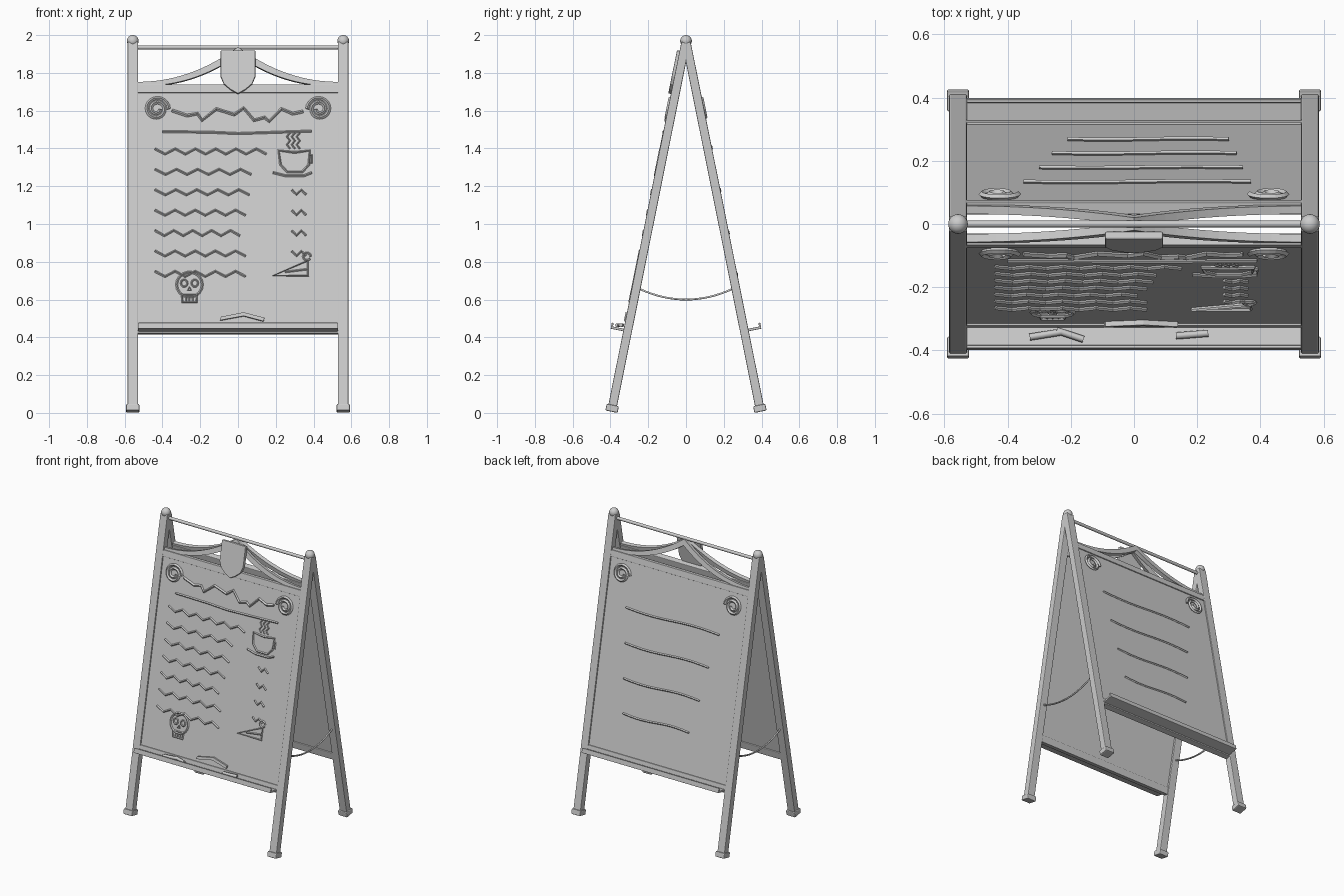
import bpy, bmesh, math
from mathutils import Matrix, Vector

if "Cube" in bpy.data.objects:
    bpy.data.objects.remove(bpy.data.objects["Cube"])

APEX, SLOPE = 1.97, 0.201
A = math.atan(SLOPE)
C = math.cos(A)
mat = bpy.data.materials.new("plain grey")
mat.diffuse_color = (0.6, 0.6, 0.6, 1)
mat.use_nodes = True
mat.node_tree.nodes["Principled BSDF"].inputs["Base Color"].default_value = mat.diffuse_color

# Leaning frames: local x across, local -y outward, local z up the board
FRONT = Matrix.Translation((0, 0, APEX)) @ Matrix.Rotation(-A, 4, 'X')
BACK = Matrix.Rotation(math.pi, 4, 'Z') @ FRONT
WORLD = Matrix.Identity(4)


def up(z):
    """Local height on a leaning frame for a world height."""
    return (z - APEX) / C


def finish(name, bm, frame, bevel=0.0, smooth=False):
    me = bpy.data.meshes.new(name)
    bmesh.ops.recalc_face_normals(bm, faces=bm.faces)
    for f in bm.faces:
        f.smooth = smooth
    bm.to_mesh(me)
    bm.free()
    me.materials.append(mat)
    ob = bpy.data.objects.new(name, me)
    ob.matrix_world = frame
    bpy.context.collection.objects.link(ob)
    if bevel:
        m = ob.modifiers.new("bevel", 'BEVEL')
        m.width, m.segments = bevel, 2
    return ob


def box(name, frame, x0, x1, y0, y1, z0, z1, bevel=0.0):
    bm = bmesh.new()
    bmesh.ops.create_cube(bm, size=1)
    for v in bm.verts:
        v.co = ((x0 + x1) / 2 + v.co.x * (x1 - x0),
                (y0 + y1) / 2 + v.co.y * (y1 - y0),
                (z0 + z1) / 2 + v.co.z * (z1 - z0))
    return finish(name, bm, frame, bevel)


def plate(name, frame, outline, y0, y1, bevel=0.0):
    """Flat outline in x and local z, thickened along local y."""
    bm = bmesh.new()
    face = bm.faces.new([bm.verts.new((x, y0, z)) for x, z in outline])
    ext = bmesh.ops.extrude_face_region(bm, geom=[face])
    moved = [g for g in ext['geom'] if isinstance(g, bmesh.types.BMVert)]
    bmesh.ops.translate(bm, verts=moved, vec=(0, y1 - y0, 0))
    return finish(name, bm, frame, bevel)


def tube(name, frame, pts, r, closed=False, res=0):
    cu = bpy.data.curves.new(name, 'CURVE')
    cu.dimensions = '3D'
    cu.bevel_depth, cu.bevel_resolution, cu.use_fill_caps = r, res, True
    sp = cu.splines.new('POLY')
    sp.points.add(len(pts) - 1)
    for p, co in zip(sp.points, pts):
        p.co = (*co, 1)
    sp.use_cyclic_u = closed
    sp.use_smooth = res > 0
    cu.materials.append(mat)
    ob = bpy.data.objects.new(name, cu)
    ob.matrix_world = frame
    bpy.context.collection.objects.link(ob)
    bpy.ops.object.select_all(action='DESELECT')
    ob.select_set(True)
    bpy.context.view_layer.objects.active = ob
    bpy.ops.object.convert(target='MESH')
    return ob


def stroke(name, frame, pts, r=0.0065, closed=False):
    return tube(name, frame, [(x, -0.02, up(z)) for x, z in pts], r, closed)


def zigzag(x0, x1, z, amp, n):
    return [(x0 + (x1 - x0) * i / n, z + amp * (-1) ** i) for i in range(n + 1)]


def ring(cx, cz, rx, rz, n=14):
    return [(cx + rx * math.cos(t * math.tau / n), cz + rz * math.sin(t * math.tau / n))
            for t in range(n)]


# Both leaning boards
for side, F in (("front", FRONT), ("back", BACK)):
    for s, lr in ((-1, "left"), (1, "right")):
        x = s * 0.557
        box(f"{side}_leg_{lr}", F, x - .028, x + .028, -.023, .023, up(.03), up(1.96), .005)
        box(f"{side}_foot_{lr}", F, x - .035, x + .035, -.033, .033,
            up(.024) - .018, up(.024) + .018, .006)
        # Scroll ornament in the upper corner
        turn = [(s * (-.0 + .43) - s * (.064 - .046 * i / 40) * math.cos(i * .31), -.022,
                 up(1.605) + (.064 - .046 * i / 40) * math.sin(i * .31)) for i in range(41)]
        tube(f"{side}_scroll_{lr}", F, turn, .0095)
        # Curved crest half
        n = 16
        top, low = [], []
        for i in range(n + 1):
            t = i / n
            px = s * .535 * (1 - t)
            top.append((px, up(1.75 + .185 * t ** 2.1)))
            low.append((px, up(1.728 + .165 * t ** 2.3)))
        plate(f"{side}_crest_{lr}", F, top + low[::-1], -.013, .013)
    box(f"{side}_panel", F, -.535, .535, -.014, .01, up(.43), up(1.72))
    box(f"{side}_top_rail", F, -.535, .535, -.021, .018, up(1.692), up(1.735), .004)
    box(f"{side}_bottom_rail", F, -.535, .535, -.021, .018, up(.418), up(.468), .004)
    # Chalk tray with a raised lip
    box(f"{side}_tray", F, -.53, .53, -.09, -.015, up(.428), up(.441), .003)
    box(f"{side}_tray_lip", F, -.53, .53, -.091, -.081, up(.428), up(.46), .003)

# Top rod, ball caps and side cords
tube("top_rod", WORLD, [(-.54, 0, 1.935), (.54, 0, 1.935)], .011, res=3)
for s, lr in ((-1, "left"), (1, "right")):
    bm = bmesh.new()
    bmesh.ops.create_uvsphere(bm, u_segments=20, v_segments=12, radius=.031)
    finish(f"ball_cap_{lr}", bm, Matrix.Translation((s * .557, 0, 1.969)), smooth=True)
    cord = [(s * .557, .245 * k / 8, .6 + .056 * (k / 8) ** 2) for k in range(-8, 9)]
    tube(f"cord_{lr}", WORLD, cord, .0055, res=1)

# Shield on the crest
shield = [(-.092, 1.912), (.092, 1.912), (.092, 1.775), (.075, 1.735), (.04, 1.705), (0, 1.683),
          (-.04, 1.705), (-.075, 1.735), (-.092, 1.775)]
plate("shield", FRONT, [(x, up(z)) for x, z in shield], -.037, -.012, .005)

# Chalk title and rows
title = [(-.35, 1.597), (-.21, 1.592), (-.19, 1.545), (-.115, 1.605), (-.02, 1.575), (.03, 1.61),
         (.085, 1.545), (.14, 1.56), (.165, 1.54), (.23, 1.605), (.29, 1.58), (.345, 1.592)]
title[1:2] = [(-.27, 1.57), (-.215, 1.58)]
stroke("title_squiggle", FRONT, title, .009)
stroke("title_underline", FRONT, [(-.4, 1.485), (-.15, 1.482), (0, 1.475), (.15, 1.48), (.39, 1.488)])
ends = (.15, .07, .06, .04, .01, .04, .04)
for i, e in enumerate(ends):
    z = 1.38 - .108 * i
    stroke(f"menu_row_{i + 1}", FRONT, zigzag(-.44, e, z, .014, 9 if i else 11))
    if 2 <= i <= 5:
        stroke(f"price_mark_{i - 1}", FRONT, zigzag(.285, .36, z, .012, 3))

# Cup drawing
stroke("cup_outline", FRONT, [(.215, 1.385), (.225, 1.31), (.26, 1.272), (.34, 1.272),
                              (.375, 1.31), (.38, 1.385), (.3, 1.375)], closed=True)
stroke("cup_handle", FRONT, [(.375, 1.36), (.39, 1.36), (.39, 1.322), (.372, 1.322)])
stroke("saucer", FRONT, [(.185, 1.268), (.25, 1.252), (.35, 1.252), (.39, 1.268)])
for k in range(3):
    x = .267 + .026 * k
    stroke(f"steam_{k + 1}", FRONT, [(x + .008 * (-1) ** j, 1.395 + .021 * j) for j in range(5)], .005)

# Cake slice drawing
stroke("cake_outline", FRONT, [(.185, .722), (.37, .722), (.37, .802)], closed=True)
stroke("cake_layer", FRONT, [(.25, .742), (.37, .757)], .005)
stroke("cake_cherry", FRONT, ring(.365, .824, .02, .02, 10), .006)

# Skull drawing
stroke("skull_head", FRONT, ring(-.257, .675, .068, .066, 18), closed=True)
for s, lr in ((-1, "left"), (1, "right")):
    stroke(f"skull_eye_{lr}", FRONT, ring(-.257 + s * .028, .683, .017, .019, 10), .005, True)
stroke("skull_nose", FRONT, [(-.267, .645), (-.247, .645), (-.257, .662)], .004, True)
stroke("skull_jaw", FRONT, [(-.297, .622), (-.294, .582), (-.22, .582), (-.217, .622)], closed=True)
for k in range(3):
    x = -.275 + .018 * k
    stroke(f"skull_tooth_{k + 1}", FRONT, [(x, .615), (x, .585)], .004)

# Ribbon above the tray and loose chalk sticks
ribbon = [(-.095, .485), (.03, .508), (.135, .48), (.14, .498), (.03, .527), (-.09, .503)]
plate("ribbon", FRONT, [(x, up(z)) for x, z in ribbon], -.03, -.012)
sticks = (((-.33, -.358), (-.23, -.342)), ((-.245, -.337), (-.16, -.365)), ((.133, -.354), (.235, -.346)))
for i, (a, b) in enumerate(sticks):
    tube(f"chalk_stick_{i + 1}", WORLD, [(*a, .465), (*b, .465)], .011, res=1)

# Wavy lines on the back board
for i, (a, b, z) in enumerate(((-.35, .37, 1.40), (-.3, .345, 1.175), (-.26, .325, .95), (-.21, .3, .73))):
    wave = [(-(a + (b - a) * k / 10), z + .008 * math.sin(k / 10 * math.tau)) for k in range(11)]
    stroke(f"back_line_{i + 1}", BACK, wave)
